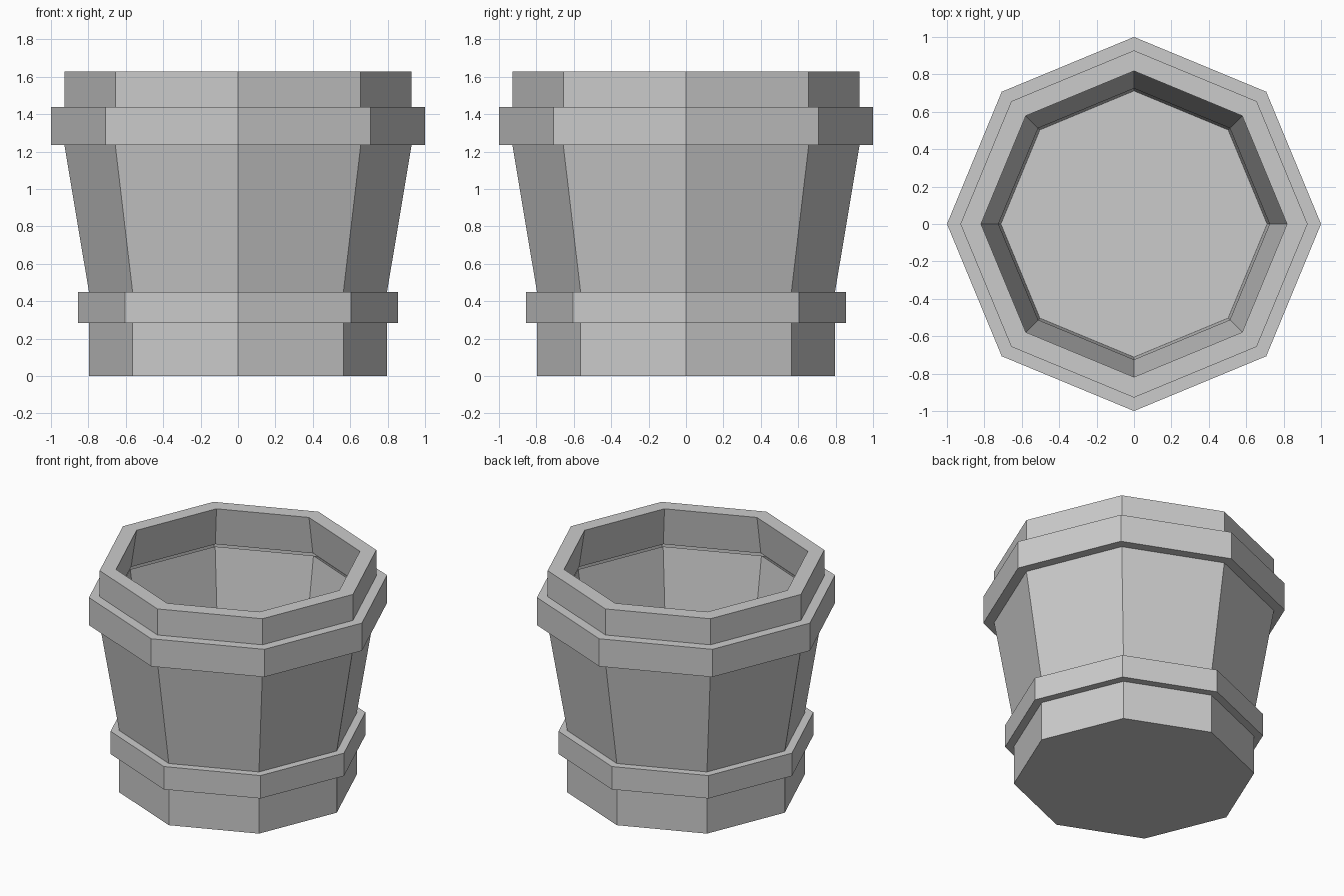
import bpy, bmesh
from math import cos, sin, pi

cube = bpy.data.objects.get("Cube")
if cube:
    bpy.data.objects.remove(cube, do_unlink=True)

SIDES = 8

# Single plain grey
grey = bpy.data.materials.new("light_grey")
grey.use_nodes = True
colour = (0.6, 0.6, 0.6, 1.0)
grey.diffuse_color = colour
grey.node_tree.nodes["Principled BSDF"].inputs["Base Color"].default_value = colour

# Outer outline from foot to rim (radius, height), with two raised bands
FOOT, WAIST, LIP = 0.797, 0.855, 0.928
outline = [
    (FOOT, 0.0), (FOOT, 0.283),
    (WAIST, 0.283), (WAIST, 0.45),
    (FOOT, 0.45), (LIP, 1.235),
    (1.0, 1.235), (1.0, 1.437),
    (LIP, 1.437), (LIP, 1.627),
]

# Eight-sided shell, closed below and open above
bm = bmesh.new()
rings = []
for radius, z in outline:
    angles = [2 * pi * i / SIDES for i in range(SIDES)]
    rings.append([bm.verts.new((radius * cos(a), radius * sin(a), z)) for a in angles])
for low, high in zip(rings, rings[1:]):
    for i in range(SIDES):
        j = (i + 1) % SIDES
        bm.faces.new((low[i], low[j], high[j], high[i]))
bm.faces.new(rings[0][::-1])
bm.normal_update()

mesh = bpy.data.meshes.new("planter_pot")
bm.to_mesh(mesh)
bm.free()
mesh.materials.append(grey)
pot = bpy.data.objects.new("planter_pot", mesh)
bpy.context.collection.objects.link(pot)

# Wall thickness, inner floor and flat top rim
wall = pot.modifiers.new("wall_thickness", 'SOLIDIFY')
wall.thickness = 0.11
wall.offset = -1
wall.use_even_offset = False
wall.use_rim = True
